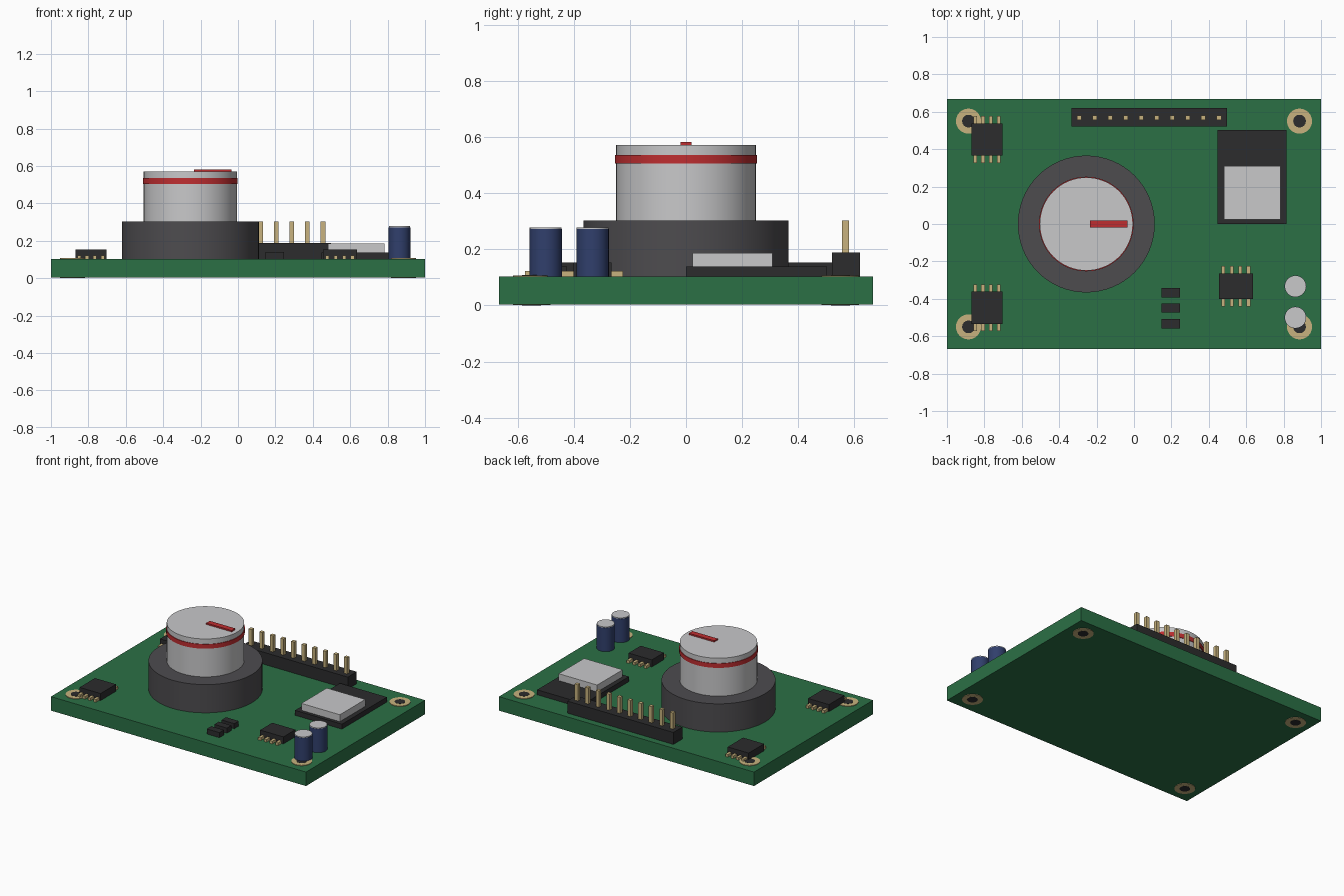
import bpy
import math

cube = bpy.data.objects.get("Cube")
if cube:
    bpy.data.objects.remove(cube, do_unlink=True)


def make_mat(name, rgb):
    m = bpy.data.materials.new(name)
    m.use_nodes = True
    m.diffuse_color = (*rgb, 1)
    m.node_tree.nodes["Principled BSDF"].inputs["Base Color"].default_value = (*rgb, 1)
    return m


GREEN = make_mat("board green", (0.024, 0.16, 0.06))
BLACK = make_mat("chip black", (0.025, 0.025, 0.026))
GREY = make_mat("housing grey", (0.075, 0.072, 0.078))
SILVER = make_mat("silver", (0.58, 0.58, 0.59))
RED = make_mat("marker red", (0.52, 0.027, 0.03))
GOLD = make_mat("gold", (0.58, 0.45, 0.21))
BLUE = make_mat("capacitor blue", (0.03, 0.05, 0.15))

TOP = 0.103  # board surface height


def box(name, mat, x, y, z):
    """Box from (min, max) ranges on each axis."""
    spans = (x, y, z)
    bpy.ops.mesh.primitive_cube_add(size=1, location=[(a + b) / 2 for a, b in spans])
    ob = bpy.context.object
    ob.name = name
    for v in ob.data.vertices:
        for i, (a, b) in enumerate(spans):
            v.co[i] *= b - a
    ob.data.materials.append(mat)
    return ob


def disc(name, mat, x, y, radius, z, sides=64):
    """Upright cylinder between two heights."""
    bpy.ops.mesh.primitive_cylinder_add(vertices=sides, radius=radius, depth=z[1] - z[0],
                                        location=(x, y, sum(z) / 2))
    ob = bpy.context.object
    ob.name = name
    ob.data.materials.append(mat)
    bpy.ops.object.shade_smooth_by_angle(angle=math.radians(30))
    return ob


def chip(name, x, y, w, d, reach, pitch):
    """Black package with four gold legs running out on both sides."""
    box(name + "_body", BLACK, (x - w / 2, x + w / 2), (y - d / 2, y + d / 2), (TOP, 0.153))
    for i in range(4):
        px = x + (i - 1.5) * pitch
        for side in (-1, 1):
            ys = sorted((y + side * (d / 2 - 0.01), y + side * reach))
            box(f"{name}_leg", GOLD, (px - 0.01, px + 0.01), ys, (TOP, 0.122))


# Circuit board and plated mounting holes
box("circuit_board", GREEN, (-1, 1), (-0.667, 0.667), (0.004, TOP))
for sx in (-1, 1):
    for sy in (-1, 1):
        disc("mounting_pad", GOLD, sx * 0.885, sy * 0.55, 0.067, (0.001, 0.107), 32)
        disc("mounting_hole", BLACK, sx * 0.885, sy * 0.55, 0.034, (0, 0.108), 24)

# Rotary knob on its round housing
KX = -0.255
disc("knob_housing", GREY, KX, 0, 0.366, (TOP, 0.303))
disc("knob", SILVER, KX, 0, 0.249, (0.303, 0.572))
disc("knob_band", RED, KX, 0, 0.253, (0.505, 0.536))
box("knob_pointer", RED, (-0.235, -0.036), (-0.02, 0.02), (0.565, 0.582))

# Pin header
box("header_base", BLACK, (-0.335, 0.497), (0.52, 0.62), (TOP, 0.188))
for i in range(10):
    px = -0.293 + i * 0.083
    box("header_pin", GOLD, (px - 0.0125, px + 0.0125), (0.556, 0.581), (0.18, 0.303))

# Wireless module with metal shield
box("module_base", BLACK, (0.447, 0.815), (0, 0.503), (TOP, 0.138))
box("module_shield", SILVER, (0.48, 0.782), (0.024, 0.309), (0.138, 0.187))

# Small chips
chip("back_chip", -0.786, 0.452, 0.164, 0.172, 0.125, 0.0415)
chip("front_chip", -0.786, -0.448, 0.164, 0.172, 0.125, 0.0415)
chip("side_chip", 0.545, -0.333, 0.182, 0.135, 0.108, 0.045)

# Row of resistors
for y in (-0.367, -0.449, -0.533):
    box("resistor", BLACK, (0.146, 0.245), (y - 0.025, y + 0.025), (TOP, 0.139))

# Capacitors
for y in (-0.333, -0.5):
    disc("capacitor", BLUE, 0.863, y, 0.058, (TOP, 0.272), 32)
    disc("capacitor_cap", SILVER, 0.863, y, 0.057, (0.272, 0.278), 32)
